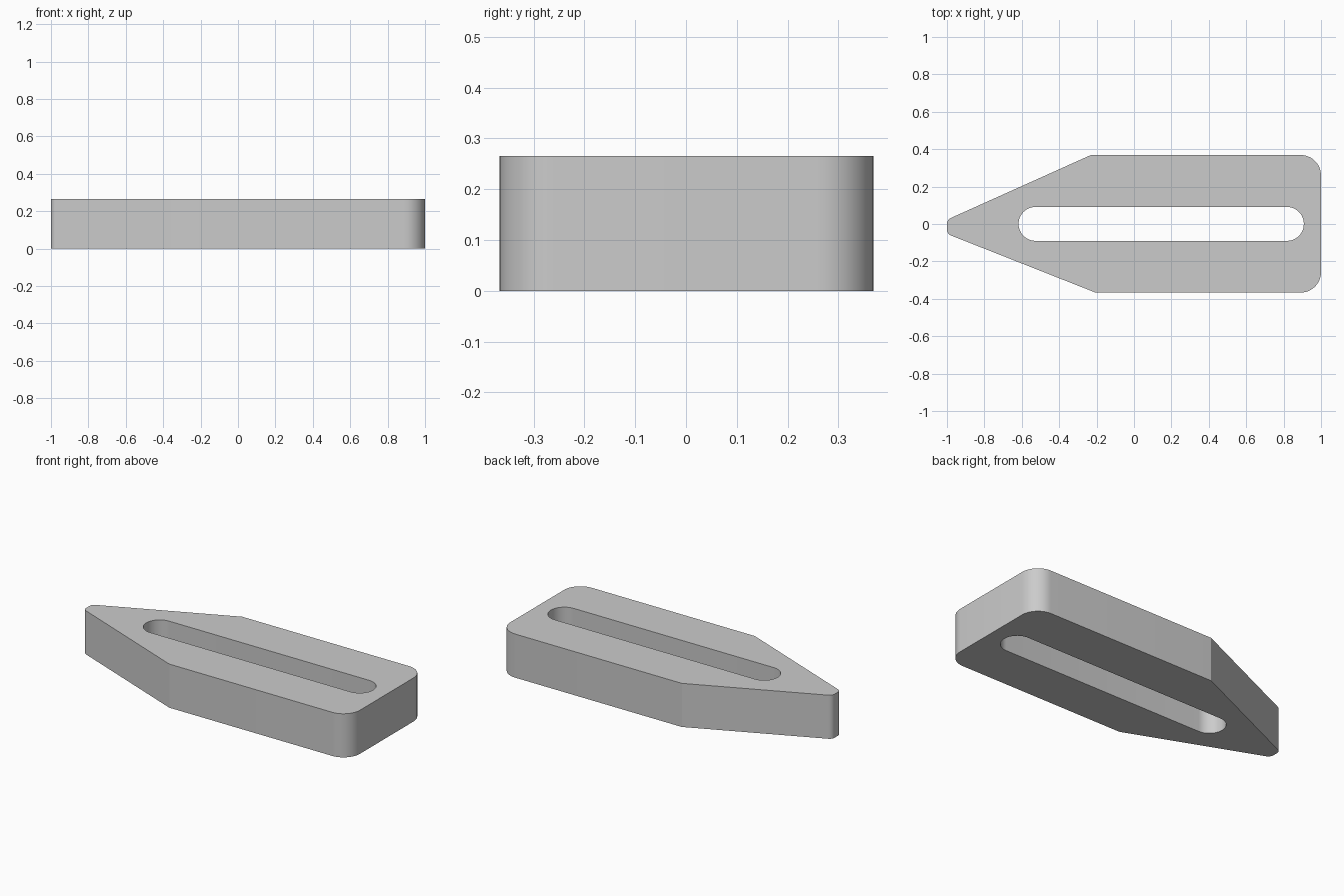
import bpy, bmesh, math
from mathutils import Vector

cube = bpy.data.objects.get("Cube")
if cube:
    bpy.data.objects.remove(cube, do_unlink=True)

HEIGHT = 0.265


def rounded(corners, steps=12):
    """Outline through (x, y, fillet radius) corners."""
    pts = []
    n = len(corners)
    for i, (x, y, r) in enumerate(corners):
        p = Vector((x, y))
        if r == 0:
            pts.append(p)
            continue
        a = (Vector(corners[i - 1][:2]) - p).normalized()
        b = (Vector(corners[(i + 1) % n][:2]) - p).normalized()
        half = a.angle(b) / 2
        centre = p + (a + b).normalized() * r / math.sin(half)
        start = p + a * r / math.tan(half) - centre
        sweep = start.angle_signed(p + b * r / math.tan(half) - centre)
        for k in range(steps + 1):
            t = -sweep * k / steps
            c, s = math.cos(t), math.sin(t)
            pts.append(centre + Vector((c * start.x - s * start.y,
                                        s * start.x + c * start.y)))
    return pts


def add_loop(bm, pts):
    verts = [bm.verts.new((p.x, p.y, 0)) for p in pts]
    return [bm.edges.new((v, verts[i - 1])) for i, v in enumerate(verts)]


# Pointed plate outline and the long slot through it
outline = rounded([(-1, -0.053, 0.035), (-0.205, -0.367, 0), (1, -0.367, 0.11),
                   (1, 0.369, 0.11), (-0.23, 0.369, 0), (-1, 0.023, 0.035)])
slot = rounded([(-0.617, -0.09, 0.0899), (0.908, -0.09, 0.0899),
                (0.908, 0.091, 0.0899), (-0.617, 0.091, 0.0899)])

bm = bmesh.new()
edges = add_loop(bm, outline) + add_loop(bm, slot)
bmesh.ops.triangle_fill(bm, edges=edges, use_beauty=True, normal=(0, 0, 1))
top = bmesh.ops.extrude_face_region(bm, geom=bm.faces[:], use_keep_orig=True)
bmesh.ops.translate(bm, vec=(0, 0, HEIGHT),
                    verts=[g for g in top["geom"] if isinstance(g, bmesh.types.BMVert)])
bmesh.ops.recalc_face_normals(bm, faces=bm.faces[:])
mesh = bpy.data.meshes.new("slotted_plate")
bm.to_mesh(mesh)
bm.free()

plate = bpy.data.objects.new("slotted_plate", mesh)
bpy.context.collection.objects.link(plate)

# Plain grey
grey = bpy.data.materials.new("plain grey")
grey.use_nodes = True
colour = (0.6, 0.6, 0.6, 1)
grey.diffuse_color = colour
grey.node_tree.nodes["Principled BSDF"].inputs["Base Color"].default_value = colour
mesh.materials.append(grey)

# Round the fillets, keep the shoulder corners crisp
bpy.ops.object.select_all(action="DESELECT")
plate.select_set(True)
bpy.context.view_layer.objects.active = plate
bpy.ops.object.shade_smooth_by_angle(angle=math.radians(18))
